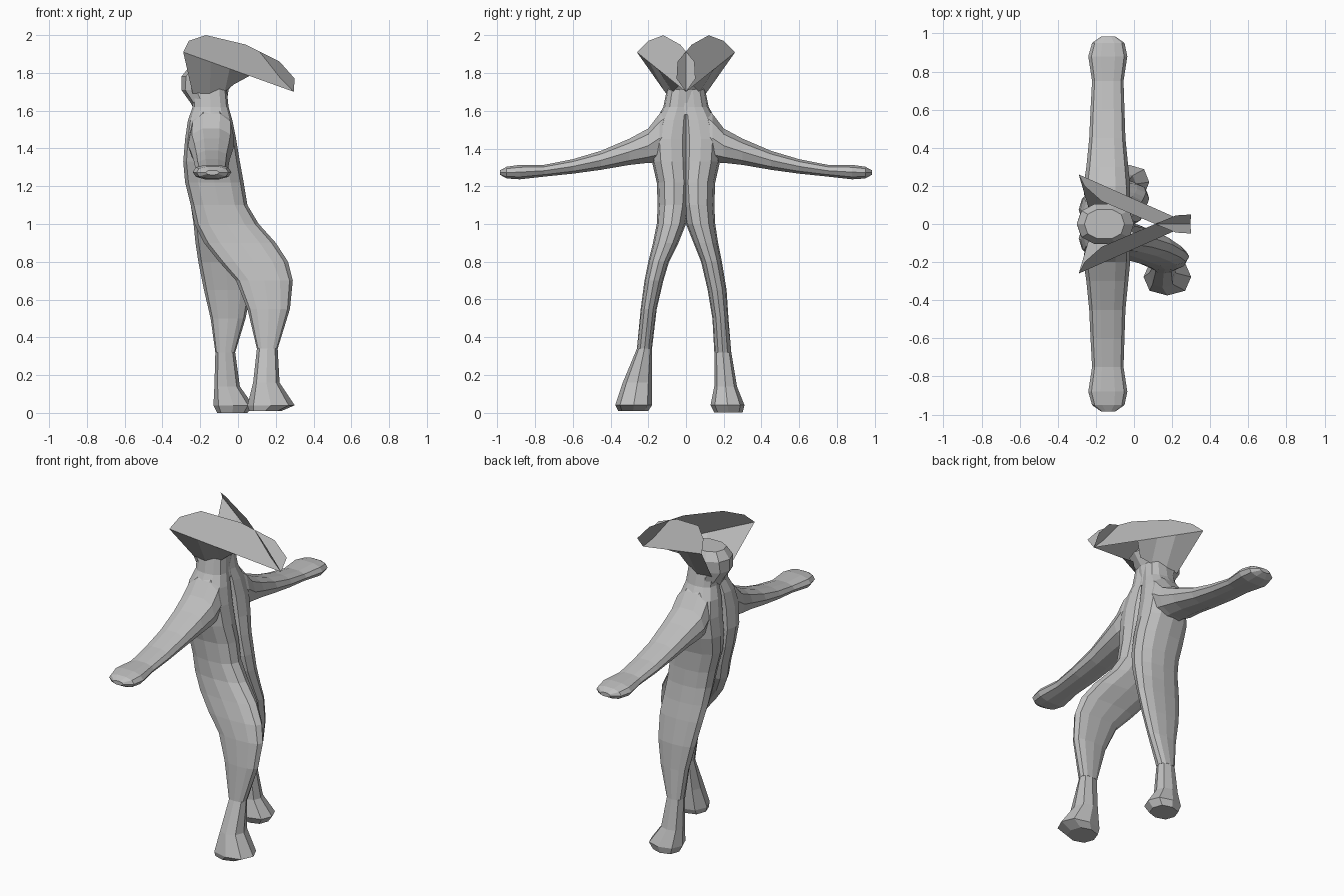
import bpy
import bmesh
import math
from mathutils import Vector

if "Cube" in bpy.data.objects:
    bpy.data.objects.remove(bpy.data.objects["Cube"], do_unlink=True)

# Single plain clay colour
clay = bpy.data.materials.new("light_grey")
clay.use_nodes = True
grey = (0.52, 0.52, 0.52, 1)
clay.diffuse_color = grey
clay.node_tree.nodes["Principled BSDF"].inputs["Base Color"].default_value = grey


def finish(name, bm, solid=True):
    """Turn a bmesh into a flat shaded object."""
    if solid:
        bmesh.ops.recalc_face_normals(bm, faces=bm.faces)
    mesh = bpy.data.meshes.new(name)
    bm.to_mesh(mesh)
    bm.free()
    mesh.materials.append(clay)
    obj = bpy.data.objects.new(name, mesh)
    bpy.context.collection.objects.link(obj)
    return obj


def oval(low, high, sides, power):
    """Points of a rounded outline that fills a box given by two corners."""
    points = []
    for i in range(sides):
        angle = math.tau * i / sides
        pair = []
        for axis, wave in enumerate((math.cos(angle), math.sin(angle))):
            unit = math.copysign(abs(wave) ** power, wave)
            pair.append((low[axis] + high[axis]) / 2 + unit * (high[axis] - low[axis]) / 2)
        points.append(pair)
    return points


def loft(name, rings, place, sides=12, power=0.85):
    """Skin a row of rings; each ring is (station, a_low, a_high, b_low, b_high)."""
    bm = bmesh.new()
    loops = []
    for station, a_low, a_high, b_low, b_high in rings:
        outline = oval((a_low, b_low), (a_high, b_high), sides, power)
        loops.append([bm.verts.new(place(station, a, b)) for a, b in outline])
    for lower, upper in zip(loops, loops[1:]):
        for i in range(sides):
            j = (i + 1) % sides
            bm.faces.new((lower[i], lower[j], upper[j], upper[i]))
    bm.faces.new(loops[0])
    bm.faces.new(loops[-1])
    return finish(name, bm)


# Half torso, shared by both sides: height, x range, y range
torso = [
    (1.72, -.24, -.06, -.03, .10),
    (1.62, -.24, -.05, -.03, .12),
    (1.55, -.265, -.03, -.03, .16),
    (1.45, -.28, -.01, -.03, .19),
    (1.33, -.29, .01, -.03, .18),
    (1.22, -.28, .03, -.03, .155),
    (1.1, -.25, .05, -.02, .15),
]

# Each leg carries on down from its torso half
leg_forward = [
    (1, -.23, .11, 0, .155),
    (.9, -.18, .2, .04, .175),
    (.8, -.1, .265, .09, .2),
    (.7, -.01, .29, .12, .22),
    (.55, .05, .275, .155, .24),
    (.34, .1, .21, .18, .26),
]
leg_back = [
    (1, -.235, .06, 0, .155),
    (.9, -.225, .07, .04, .17),
    (.8, -.21, .08, .08, .19),
    (.65, -.18, .07, .115, .215),
    (.5, -.145, .04, .14, .225),
    (.32, -.12, -.015, .15, .24),
]

# Flared feet
foot_forward = [
    (.34, .1, .21, .18, .26),
    (.16, .08, .22, .18, .335),
    (.04, .05, .3, .18, .375),
    (.01, .06, .23, .2, .36),
]
foot_back = [
    (.32, -.12, -.015, .15, .24),
    (.14, -.125, .01, .15, .27),
    (.04, -.13, .08, .13, .31),
    (0, -.11, .05, .15, .3),
]

# Arm: distance from the middle, x range, z range
arm = [
    (.08, -.24, -.04, 1.33, 1.64),
    (.14, -.26, -.02, 1.32, 1.59),
    (.2, -.265, -.02, 1.32, 1.51),
    (.3, -.25, -.03, 1.31, 1.455),
    (.45, -.235, -.045, 1.285, 1.39),
    (.6, -.228, -.05, 1.265, 1.345),
    (.75, -.22, -.055, 1.25, 1.315),
    (.88, -.24, -.035, 1.235, 1.315),
    (.95, -.22, -.05, 1.24, 1.305),
    (.985, -.17, -.1, 1.26, 1.285),
]

# Head bulb between the hat flaps
head = [
    (1.58, -.22, -.05, -.1, .1),
    (1.64, -.25, -.06, -.11, .11),
    (1.71, -.3, -.05, -.1, .1),
    (1.78, -.3, 0, -.11, .11),
    (1.83, -.26, -.05, -.08, .08),
]
loft("head", head, lambda s, a, b: (a, b, s), sides=10)

# Hat flap: a flat leaf whose lower edge runs from rear corner to front tip
corner = Vector((-.29, .26, 1.91))
tip = Vector((.295, 0, 1.7))
crest = [(.3, -.05, 1.77), (.22, -.045, 1.86), (.04, .03, 1.95),
         (-.17, .12, 2), (-.26, .2, 1.97)]
# Lower rim of the funnel that joins the flap to the neck
rim = [(-.24, .09, 1.69), (-.15, .105, 1.69), (-.07, .07, 1.7), (-.02, .03, 1.74)]


def hat_side(name, side):
    """Build one leaf and the funnel hanging from its lower edge."""
    bm = bmesh.new()

    def vert(point):
        x, y, z = point
        return bm.verts.new((x, side * y, z))

    steps = (0, .25, .42, .6)
    edge = [vert(corner.lerp(tip, t)) for t in steps] + [vert(tip)]
    bm.faces.new(edge + [vert(p) for p in crest])
    low = [vert(p) for p in rim]
    for i in range(len(low) - 1):
        bm.faces.new((edge[i], low[i], low[i + 1], edge[i + 1]))
    return finish(name, bm)


for label, side, leg, foot in (("left", 1, leg_back, foot_back),
                               ("right", -1, leg_forward, foot_forward)):
    def upright(s, a, b, side=side):
        return (a, side * b, s)

    def sideways(s, a, b, side=side):
        return (a, side * s, b)

    loft(label + "_body_and_leg", torso + leg, upright)
    loft(label + "_foot", foot, upright, sides=8)
    loft(label + "_arm", arm, sideways, sides=10)
    hat_side(label + "_hat_flap", side)
